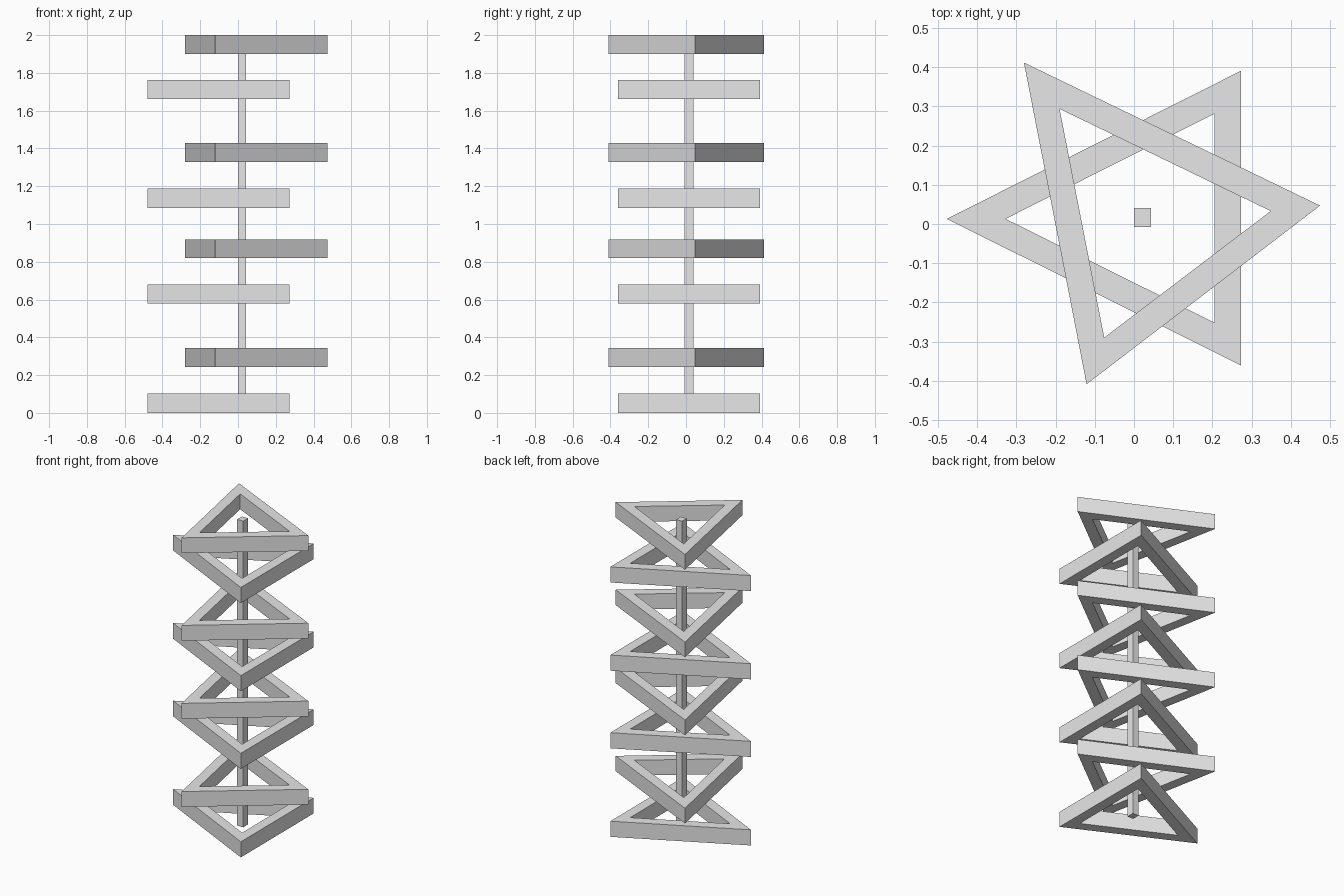
import bpy
import bmesh

if "Cube" in bpy.data.objects:
    bpy.data.objects.remove(bpy.data.objects["Cube"], do_unlink=True)

# Single grey material
grey = bpy.data.materials.new("light_grey")
grey.use_nodes = True
grey.diffuse_color = (0.8, 0.8, 0.8, 1)
grey.node_tree.nodes["Principled BSDF"].inputs["Base Color"].default_value = (0.8, 0.8, 0.8, 1)


def add_prism(name, outer, inner, z0, z1):
    """Extrude a polygon upward, with an optional matching hole."""
    bm = bmesh.new()
    n = len(outer)
    out = [bm.verts.new((x, y, z0)) for x, y in outer]
    if inner:
        inn = [bm.verts.new((x, y, z0)) for x, y in inner]
        faces = [bm.faces.new((out[i], out[(i + 1) % n], inn[(i + 1) % n], inn[i]))
                 for i in range(n)]
    else:
        faces = [bm.faces.new(out)]
    top = bmesh.ops.extrude_face_region(bm, geom=faces, use_keep_orig=True)
    verts = [g for g in top["geom"] if isinstance(g, bmesh.types.BMVert)]
    bmesh.ops.translate(bm, vec=(0, 0, z1 - z0), verts=verts)
    bmesh.ops.recalc_face_normals(bm, faces=bm.faces)
    mesh = bpy.data.meshes.new(name)
    bm.to_mesh(mesh)
    bm.free()
    mesh.materials.append(grey)
    obj = bpy.data.objects.new(name, mesh)
    bpy.context.collection.objects.link(obj)
    return obj


# Two triangular frame shapes, pointing opposite ways
left_outer = [(-0.478, 0.013), (0.273, -0.361), (0.273, 0.391)]
left_inner = [(-0.328, 0.013), (0.206, -0.252), (0.206, 0.282)]
right_outer = [(-0.281, 0.412), (-0.121, -0.409), (0.475, 0.047)]
right_inner = [(-0.190, 0.294), (-0.076, -0.290), (0.349, 0.033)]

# Alternating stack of frames
for i, z in enumerate((0.0, 0.578, 1.085, 1.661)):
    add_prism(f"right_pointing_frame_{i + 1}", left_outer, left_inner, z, z + 0.102)
for i, z in enumerate((0.243, 0.819, 1.328, 1.9)):
    add_prism(f"left_pointing_frame_{i + 1}", right_outer, right_inner, z, z + 0.1)

# Square centre post running the full height
add_prism("centre_post", [(0, -0.008), (0.043, -0.008), (0.043, 0.041), (0, 0.041)],
          None, 0.0, 2.0)
